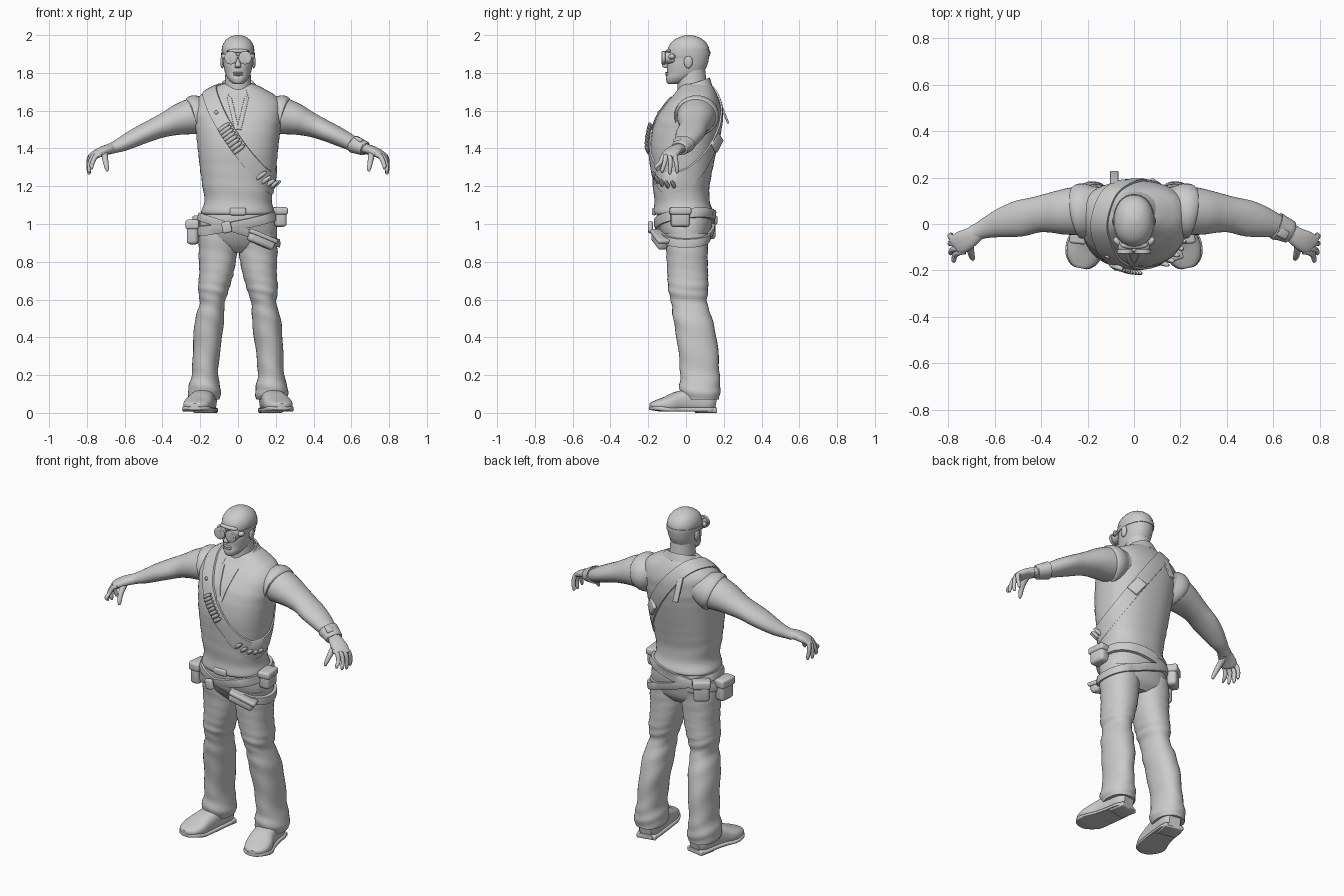
import bpy, bmesh, math
from mathutils import Vector, Matrix
from mathutils.bvhtree import BVHTree

if "Cube" in bpy.data.objects:
    bpy.data.objects.remove(bpy.data.objects["Cube"])

GREY = bpy.data.materials.new("plain grey")
GREY.diffuse_color = (0.6, 0.6, 0.6, 1)
GREY.use_nodes = True
GREY.node_tree.nodes["Principled BSDF"].inputs["Base Color"].default_value = GREY.diffuse_color
Z = Vector((0, 0, 1))


def make(name, verts, faces, angle=40):
    bm = bmesh.new()
    vs = [bm.verts.new(v) for v in verts]
    for f in faces:
        bm.faces.new([vs[i] for i in f])
    bmesh.ops.recalc_face_normals(bm, faces=bm.faces)
    me = bpy.data.meshes.new(name)
    bm.to_mesh(me)
    bm.free()
    ob = bpy.data.objects.new(name, me)
    bpy.context.collection.objects.link(ob)
    me.materials.append(GREY)
    bpy.ops.object.select_all(action='DESELECT')
    ob.select_set(True)
    bpy.context.view_layer.objects.active = ob
    bpy.ops.object.shade_smooth_by_angle(angle=math.radians(angle))
    return ob


def smooth_rows(rows, steps):
    """Catmull-Rom through the rows."""
    out, k = [], len(rows) - 1
    for i in range(k):
        a, b, c, d = (rows[max(0, min(k, i + j))] for j in (-1, 0, 1, 2))
        for s in range(steps):
            t = s / steps
            out.append([0.5 * (2 * q + (r - p) * t + (2 * p - 5 * q + 4 * r - w) * t * t
                        + (3 * q - p - 3 * r + w) * t ** 3) for p, q, r, w in zip(a, b, c, d)])
    return out + [list(rows[-1])]


def loft(name, rows, p=2.0, n=32, steps=4, flat=False, ref=Z, fold=0.0, floor=None):
    """Skin rings (x, y, z, half width, half height) along a path."""
    rows = smooth_rows(rows, steps)
    verts, faces, m = [], [], len(rows)
    for i, (x, y, z, a, b) in enumerate(rows):
        if flat:
            u, v = Vector((1, 0, 0)), Vector((0, 1, 0))
        else:
            t = Vector(rows[min(i + 1, m - 1)][:3]) - Vector(rows[max(i - 1, 0)][:3])
            u = t.cross(ref).normalized()
            v = u.cross(t).normalized()
        for j in range(n):
            w = 2 * math.pi * j / n
            c, s = math.cos(w), math.sin(w)
            g = 1 + fold * math.sin(z * 75 + 2.5 * math.sin(w + 1) + 5 * math.sin(z * 9))
            q = Vector((x, y, z)) + u * a * g * math.copysign(abs(c) ** (2 / p), c) \
                + v * b * g * math.copysign(abs(s) ** (2 / p), s)
            if floor is not None:
                q.z = max(q.z, floor)
            verts.append(q)
    for i in range(m - 1):
        for j in range(n):
            k = (j + 1) % n
            faces.append((i * n + j, i * n + k, i * n + n + k, i * n + n + j))
    faces += [tuple(range(n)), tuple(range((m - 1) * n, m * n))]
    return make(name, verts, faces)


def tree(obs):
    verts, faces = [], []
    for o in obs:
        k = len(verts)
        verts += [v.co.copy() for v in o.data.vertices]
        faces += [[i + k for i in f.vertices] for f in o.data.polygons]
    return BVHTree.FromPolygons(verts, faces)


def plane(z0, sx, sy, cy=0.0):
    """Centre and normal of the plane z = z0 + sx*x + sy*y."""
    return Vector((0, cy, z0 + sy * cy)), Vector((-sx, -sy, 1)).normalized()


def surface(bvh, c, n, w, k=0.0):
    """Outermost point on the body in the plane, at angle w (0 = front)."""
    u = Vector((0, -1, 0))
    u = (u - n * u.dot(n)).normalized()
    d = u * math.cos(w) + n.cross(u) * math.sin(w)
    hit = bvh.ray_cast(c + n * k + d * 1.5, -d)[0]
    return (hit or c + n * k + d * 0.15), d


def band(name, bvh, c, n, width, thick, count=80):
    """Strap that follows the body all the way round."""
    verts, faces = [], []
    for i in range(count):
        for k, off in ((-.5, -.006), (-.5, thick * .8), (0, thick), (.5, thick * .8), (.5, -.006)):
            q, d = surface(bvh, c, n, 2 * math.pi * i / count, k * width)
            verts.append(q + d * off)
    for i in range(count):
        j = (i + 1) % count
        for k in range(5):
            l = (k + 1) % 5
            faces.append((i * 5 + k, i * 5 + l, j * 5 + l, j * 5 + k))
    return make(name, verts, faces)


def block(name, loc, size, yaw=0, roll=0, pitch=0, bevel=.012):
    bm = bmesh.new()
    bmesh.ops.create_cube(bm, size=1, matrix=Matrix.Diagonal((*size, 1)))
    bmesh.ops.bevel(bm, geom=bm.edges[:], offset=min(bevel, min(size) * .4), segments=3,
                    affect='EDGES', profile=.5)
    rot = Matrix.Rotation(yaw, 4, 'Z') @ Matrix.Rotation(roll, 4, 'Y') @ Matrix.Rotation(pitch, 4, 'X')
    bm.transform(Matrix.Translation(loc) @ rot)
    bm.verts.index_update()
    ob = make(name, [v.co.copy() for v in bm.verts], [[v.index for v in f.verts] for f in bm.faces])
    bm.free()
    return ob


def rod(name, a, b, r, n=12):
    a, b = Vector(a), Vector(b)
    prof = ((0, .75), (.12, 1), (.6, 1), (.85, .8), (1, .45))
    ref = Z if abs((b - a).normalized().z) < .9 else Vector((0, 1, 0))
    return loft(name, [(*a.lerp(b, t), r * s, r * s) for t, s in prof], n=n, steps=1, ref=ref)


def ball(name, loc, r):
    rows = [(loc[0], loc[1], loc[2] + r[2] * math.sin(t), r[0] * math.cos(t), r[1] * math.cos(t))
            for t in [math.radians(-88 + 176 * i / 10) for i in range(11)]]
    return loft(name, rows, n=16, steps=1, flat=True)


def span(z, lo, hi, rx, x=0):
    """Horizontal ring reaching from y = lo to y = hi."""
    return (x, (lo + hi) / 2, z, rx, (hi - lo) / 2)


# shirt and pelvis
shirt = loft("shirt", [span(*r) for r in (
    (1.05, -.165, .14, .185), (1.065, -.172, .146, .194), (1.12, -.168, .125, .178), (1.2, -.175, .125, .188),
    (1.3, -.183, .143, .202), (1.4, -.19, .163, .213), (1.5, -.178, .18, .224), (1.58, -.147, .186, .234),
    (1.64, -.105, .18, .228), (1.68, -.068, .167, .2), (1.71, -.045, .152, .15), (1.735, -.025, .135, .1),
    (1.745, 0, .12, .07))], p=2.35, n=48, flat=True, fold=.008)
pelvis = loft("trouser_seat", [span(*r) for r in (
    (.85, -.06, .08, .1), (.89, -.1, .115, .19), (.95, -.135, .13, .207), (1.02, -.155, .138, .2),
    (1.09, -.15, .12, .175))], p=2.3, n=40, flat=True)

# legs and shoes
legs = []
for s, side in ((-1, "right"), (1, "left")):
    legs.append(loft(side + "_trouser_leg", [span(*r[:4], s * r[4]) for r in (
        (.95, -.12, .12, .098, .107), (.85, -.105, .115, .102, .107), (.75, -.1, .116, .092, .113),
        (.67, -.095, .118, .084, .127), (.63, -.09, .115, .077, .132), (.58, -.077, .112, .066, .137),
        (.5, -.068, .138, .076, .15), (.4, -.05, .162, .076, .16), (.3, -.038, .172, .071, .169),
        (.2, -.03, .178, .07, .175), (.14, -.035, .182, .084, .178), (.1, -.03, .18, .087, .178),
        (.07, -.01, .175, .08, .178))], p=2.2, flat=True, fold=.022))
    shoe = [(.165, .155, .055, .035, .045), (.17, .12, .06, .058, .06), (.18, .04, .065, .062, .065),
            (.195, -.04, .058, .068, .056), (.212, -.1, .045, .076, .043), (.222, -.15, .04, .066, .03),
            (.228, -.18, .04, .042, .018), (.23, -.19, .04, .02, .01)]
    loft(side + "_shoe", [(s * x, *r) for x, *r in shoe], p=2.6, floor=.012)
    loft(side + "_sole", [(s * x, y, .016 if y > -.12 else .024, w + .006, .014 if y > -.17 else .01)
                          for x, y, z, w, h in shoe], p=4, floor=.008)
    block(side + "_heel", (s * .172, .105, .013), (.115, .1, .026), yaw=s * .2, bevel=.006)

    # arms, sleeve openings, hands
    loft(side + "_arm", [(s * x, *r) for x, *r in (
        (.15, .06, 1.585, .1, .09), (.22, .058, 1.575, .105, .098), (.3, .052, 1.556, .098, .085),
        (.36, .048, 1.535, .086, .07), (.42, .04, 1.512, .077, .059), (.49, .024, 1.482, .078, .052),
        (.55, .01, 1.454, .068, .047), (.61, -.008, 1.424, .052, .039), (.66, -.028, 1.404, .038, .03),
        (.69, -.043, 1.393, .037, .027))])
    loft(side + "_sleeve_edge", [(s * x, *r) for x, *r in (
        (.17, .055, 1.585, .105, .09), (.21, .056, 1.576, .117, .108), (.235, .056, 1.57, .117, .107),
        (.245, .055, 1.567, .108, .098))])
    loft(side + "_palm", [(s * x, *r) for x, *r in (
        (.665, -.03, 1.402, .034, .025), (.70, -.055, 1.393, .041, .024), (.735, -.075, 1.378, .047, .022),
        (.765, -.09, 1.36, .043, .018), (.772, -.095, 1.355, .03, .01))], p=2.4)
    for i, (bx, by, tx, ty, tz) in enumerate(((.774, -.055, .787, -.047, 1.268), (.768, -.08, .79, -.085, 1.262),
                                              (.758, -.102, .788, -.125, 1.272), (.745, -.118, .775, -.157, 1.29))):
        loft(f"{side}_finger_{i + 1}", [(s * x, *r) for x, *r in (
            (bx - .02, by, 1.368, .012, .012), (bx + .008, by - .004, 1.358, .013, .013),
            ((bx + tx) / 2 + .011, (by + ty) / 2, 1.322, .0115, .0115), (tx, ty, tz + .015, .01, .01),
            (tx - .003, ty, tz, .005, .005))], n=12, ref=Vector((0, 1, 0)))
    loft(side + "_thumb", [(s * x, *r) for x, *r in (
        (.705, -.065, 1.385, .018, .018), (.705, -.1, 1.36, .017, .017), (.70, -.13, 1.325, .014, .014),
        (.694, -.147, 1.295, .011, .011), (.692, -.153, 1.28, .005, .005))], n=12, ref=Vector((1, 0, 0)))

# left wrist wrap
loft("wrist_wrap", [(.61, -.008, 1.424, .05, .038), (.612, -.009, 1.423, .06, .047), (.64, -.02, 1.412, .054, .043),
                    (.672, -.035, 1.4, .049, .038), (.674, -.036, 1.399, .038, .028)], steps=2)
block("wrist_buckle", (.64, -.04, 1.447), (.05, .04, .02), yaw=-.5, roll=.4)

# neck and head
loft("neck", [span(*r) for r in ((1.64, -.06, .12, .09), (1.7, -.045, .115, .076), (1.76, -.045, .108, .069),
                                 (1.83, -.04, .1, .066))], flat=True)
head = loft("head", [span(*r) for r in (
    (1.742, -.095, -.04, .02), (1.75, -.102, -.01, .036), (1.772, -.106, .045, .055), (1.8, -.1, .09, .068),
    (1.84, -.1, .112, .077), (1.87, -.094, .12, .081), (1.9, -.1, .124, .085), (1.935, -.094, .121, .085),
    (1.965, -.074, .103, .072), (1.985, -.045, .076, .051), (1.996, -.015, .045, .028), (2, .005, .022, .01))],
    p=2.15, flat=True)
loft("nose", [(0, -.088, 1.885, .009, .012), (0, -.104, 1.86, .011, .014), (0, -.112, 1.838, .017, .016),
              (0, -.1, 1.826, .013, .012)], n=14, flat=True)
ball("lower_lip", (0, -.1, 1.79), (.026, .01, .006))
ball("upper_lip", (0, -.101, 1.801), (.028, .01, .005))
ball("brow", (0, -.09, 1.915), (.06, .018, .012))
for s, side in ((-1, "right"), (1, "left")):
    ball(side + "_ear", (s * .083, .012, 1.858), (.011, .023, .034))
    # goggles
    x = s * .038
    loft(side + "_goggle", [(x, y, 1.88, r, r) for y, r in (
        (-.06, .03), (-.108, .031), (-.11, .035), (-.126, .035), (-.129, .031), (-.13, .025), (-.122, .024))],
        n=24, steps=1)
    rod(side + "_goggle_hinge", (s * .062, -.085, 1.885), (s * .085, -.06, 1.888), .014)
rod("goggle_bridge", (-.014, -.112, 1.885), (.014, -.112, 1.885), .008)
band("goggle_strap", tree([head]), *plane(1.895, 0, .08), .024, .005)

# collar and front opening
verts, faces, m = [], [], 25
for i in range(m):
    w = math.radians(-152 + 304 * i / (m - 1))
    f = (1 - math.cos(w)) / 2
    c, s = math.cos(w), math.sin(w)
    for rx, ry, z in ((.076, .08, 1.768 - .065 * f), (.085, .086, 1.775 - .06 * f), (.126, .1 + .05 * f, 1.73 - .08 * f),
                      (.118, .09 + .045 * f, 1.722 - .08 * f)):
        verts.append((rx * s, .04 + ry * c, z))
for i in range(m - 1):
    for k in range(4):
        faces.append((i * 4 + k, i * 4 + (k + 1) % 4, i * 4 + 4 + (k + 1) % 4, i * 4 + 4 + k))
make("collar", verts, faces + [(0, 1, 2, 3), tuple(range(4 * m - 4, 4 * m))])
torso = tree([shirt])
for s, side in ((-1, "right"), (1, "left")):
    rows = []
    for i in range(9):
        t = i / 8
        hit = torso.ray_cast(Vector((s * (.006 + .04 * t), -1, 1.5 + .17 * t)), Vector((0, 1, 0)))[0]
        rows.append((*hit, .012, .006))
    loft(side + "_placket", rows, p=3, n=12, steps=1, ref=Vector((0, -1, 0)))

# shoulder strap with cartridges
c, n = plane(1.505, -1.35, .5)
band("shoulder_strap", torso, c, n, .075, .012)
for start, count in ((-.26, 8), (1.0, 5)):
    for i in range(count):
        q, d = surface(torso, c, n, start + i * .095)
        q += d * .016
        rod("cartridge", q - n * .036, q + n * .036, .0115)
for w, size in ((2.5, (.07, .02, .09)), (-.75, (.02, .012, .02))):
    q, d = surface(torso, c, n, w)
    block("strap_buckle", q + d * .012, size, yaw=math.atan2(d.x, -d.y), roll=.7)
block("loose_strap_end", (-.085, .198, 1.597), (.035, .012, .14), pitch=.38, bevel=.004)

# belts, buckles and pouches
hips = tree([shirt, pelvis] + legs)
band("upper_belt", hips, *plane(1.015, .2, .14), .05, .02)
band("lower_belt", hips, *plane(.97, -.33, 0), .042, .02)
block("trouser_buckle", (0, -.168, 1.066), (.085, .025, .04))
block("belt_buckle", (-.06, -.188, .983), (.05, .025, .06), roll=-.2)
for name, loc, size, yaw, roll in (
        ("left_pouch", (.222, -.03, 1.035), (.065, .1, .1), .1, 0),
        ("right_pouch", (-.238, -.03, .955), (.06, .1, .125), -.1, 0),
        ("right_rear_pouch", (-.185, .115, .98), (.09, .055, .12), .65, 0),
        ("slung_pouch", (.125, -.14, .915), (.15, .055, .062), .3, .38)):
    block(name, loc, size, yaw, roll, bevel=.018)
    up = Matrix.Rotation(yaw, 3, 'Z') @ Matrix.Rotation(roll, 3, 'Y') @ Vector((0, 0, size[2] * .34))
    block(name + "_flap", Vector(loc) + up, (size[0] + .012, size[1] + .012, size[2] * .4), yaw, roll)
